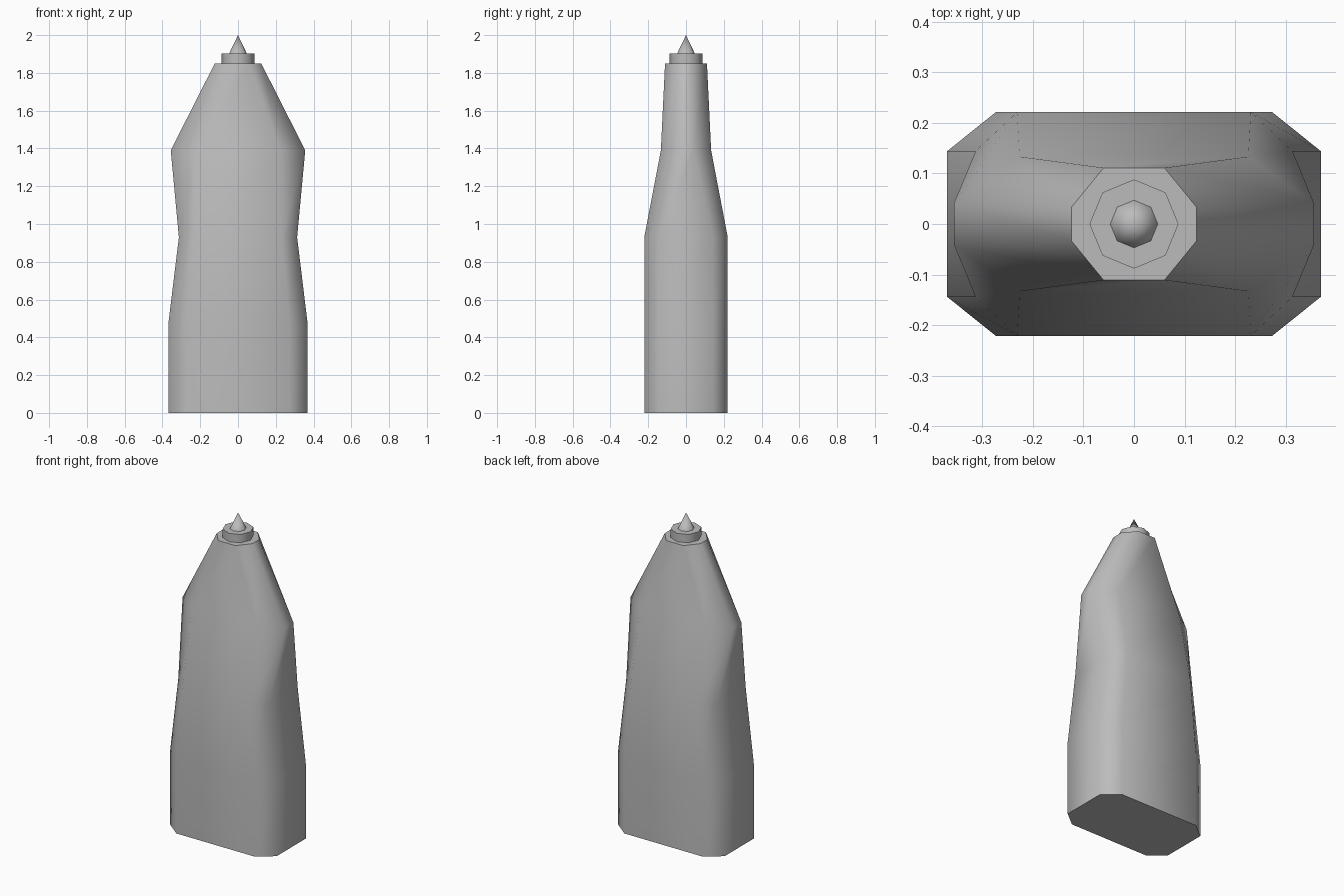
import bpy, bmesh, math

if "Cube" in bpy.data.objects:
    bpy.data.objects.remove(bpy.data.objects["Cube"])

grey = bpy.data.materials.new("plain grey")
grey.diffuse_color = (0.5, 0.5, 0.5, 1)
grey.use_nodes = True
grey.node_tree.nodes["Principled BSDF"].inputs["Base Color"].default_value = grey.diffuse_color


def loft(name, rings):
    """Skin a stack of equal-sized rings, cap both ends, smooth the sides."""
    bm = bmesh.new()
    loops = [[bm.verts.new(p) for p in ring] for ring in rings]
    for a, b in zip(loops, loops[1:]):
        n = len(a)
        for i in range(n):
            j = (i + 1) % n
            bm.faces.new((a[i], a[j], b[j], b[i]))
    bm.faces.new(loops[0][::-1])
    bm.faces.new(loops[-1])
    bmesh.ops.recalc_face_normals(bm, faces=bm.faces[:])
    finish(name, bm)


def finish(name, bm):
    mesh = bpy.data.meshes.new(name)
    bm.to_mesh(mesh)
    bm.free()
    mesh.materials.append(grey)
    obj = bpy.data.objects.new(name, mesh)
    bpy.context.collection.objects.link(obj)
    bpy.ops.object.select_all(action='DESELECT')
    obj.select_set(True)
    bpy.context.view_layer.objects.active = obj
    bpy.ops.object.shade_smooth_by_angle(angle=math.radians(60))


def chamfered(z, hx, hy, fx, fy):
    """Rectangle with cut corners; fx and fy are half the flat lengths."""
    return [(hx, -fy, z), (hx, fy, z), (fx, hy, z), (-fx, hy, z),
            (-hx, fy, z), (-hx, -fy, z), (-fx, -hy, z), (fx, -hy, z)]


def octagon(z, r):
    return [(r * math.cos(i * math.pi / 4), r * math.sin(i * math.pi / 4), z)
            for i in range(8)]


# Tower body: z, half width, half depth, half flats
loft("tower_body", [chamfered(*s) for s in (
    (0.0, 0.369, 0.221, 0.273, 0.144),
    (0.47, 0.369, 0.221, 0.273, 0.144),
    (0.93, 0.313, 0.221, 0.231, 0.144),
    (1.39, 0.356, 0.133, 0.226, 0.04),
    (1.85, 0.123, 0.111, 0.06, 0.034))])

# Collar on the roof
loft("roof_collar", [octagon(1.85, 0.088), octagon(1.902, 0.088)])

# Pointed spire
bm = bmesh.new()
base = [bm.verts.new(p) for p in octagon(1.902, 0.047)]
tip = bm.verts.new((0, 0, 2.0))
for i in range(8):
    bm.faces.new((base[i], base[(i + 1) % 8], tip))
bm.faces.new(base[::-1])
finish("spire", bm)
